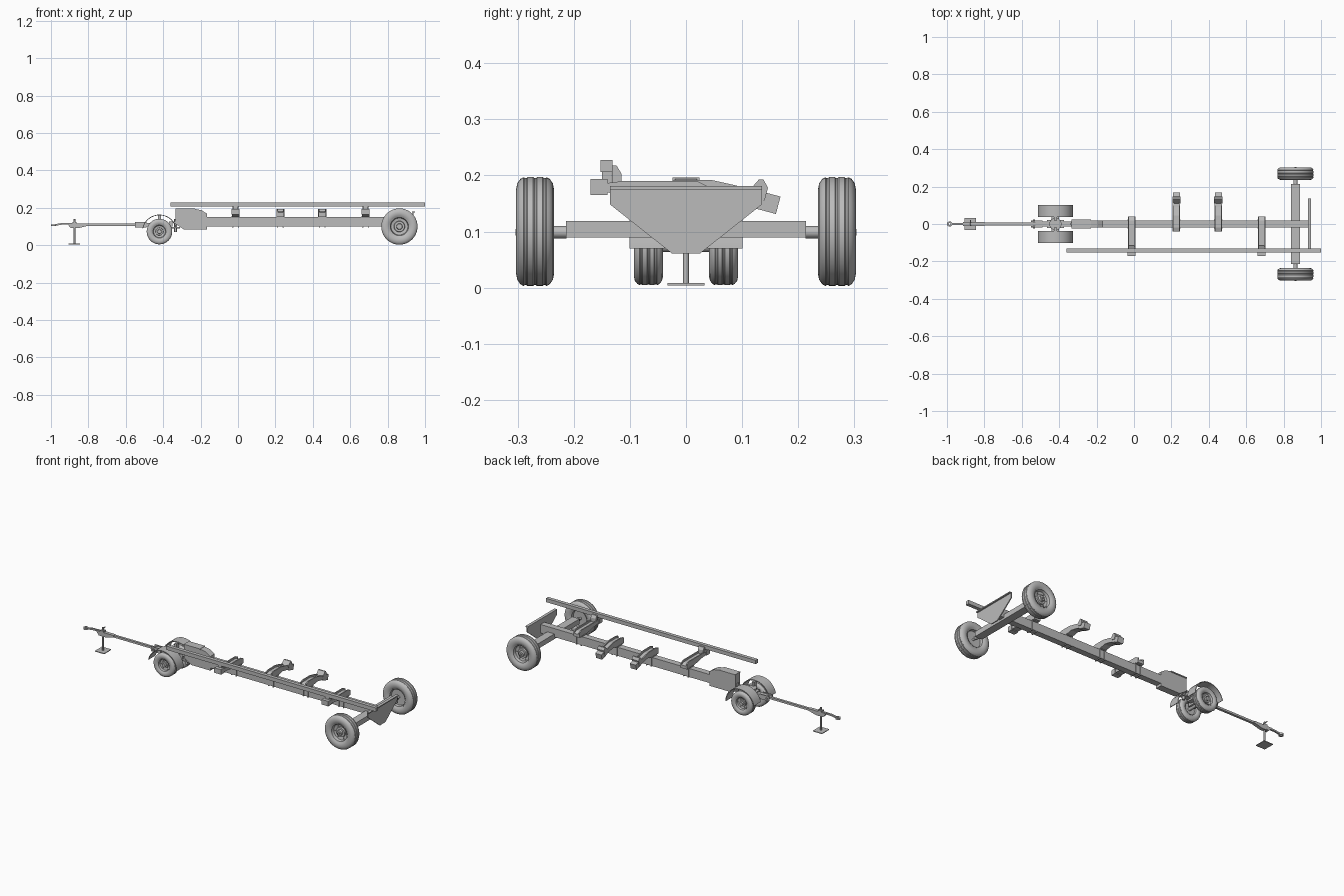
import bpy
import bmesh
import math
from mathutils import Matrix, Vector

cube = bpy.data.objects.get("Cube")
if cube:
    bpy.data.objects.remove(cube, do_unlink=True)

grey = bpy.data.materials.new("plain grey")
grey.use_nodes = True
GREY = (0.5, 0.5, 0.5, 1)
grey.diffuse_color = GREY
grey.node_tree.nodes["Principled BSDF"].inputs["Base Color"].default_value = GREY


def finish(name, bm, smooth=False):
    bmesh.ops.recalc_face_normals(bm, faces=bm.faces)
    mesh = bpy.data.meshes.new(name)
    bm.to_mesh(mesh)
    bm.free()
    ob = bpy.data.objects.new(name, mesh)
    bpy.context.collection.objects.link(ob)
    mesh.materials.append(grey)
    if smooth:
        bpy.ops.object.select_all(action="DESELECT")
        ob.select_set(True)
        bpy.context.view_layer.objects.active = ob
        bpy.ops.object.shade_smooth_by_angle(angle=math.radians(35))
    return ob


def box(name, x, y, z, tilt=0):
    """Box from (low, high) ranges, tilted about its own x axis."""
    bm = bmesh.new()
    mid = Vector([sum(r) / 2 for r in (x, y, z)])
    size = [r[1] - r[0] for r in (x, y, z)]
    m = Matrix.Translation(mid) @ Matrix.Rotation(tilt, 4, "X") @ Matrix.Diagonal((*size, 1))
    bmesh.ops.create_cube(bm, size=1, matrix=m)
    return finish(name, bm)


def prism(name, outline, axis, low, high, smooth=False):
    """Extrude a 2D outline along one axis."""
    bm = bmesh.new()

    def place(p, d):
        return {"x": (d, *p), "y": (p[0], d, p[1]), "z": (*p, d)}[axis]
    a = [bm.verts.new(place(p, low)) for p in outline]
    b = [bm.verts.new(place(p, high)) for p in outline]
    bm.faces.new(a)
    bm.faces.new(b)
    for i in range(len(a)):
        j = (i + 1) % len(a)
        bm.faces.new((a[i], a[j], b[j], b[i]))
    return finish(name, bm, smooth)


def lathe(name, profile, centre, axis="y", steps=40):
    """Spin (radius, offset) points around an axis through centre."""
    bm = bmesh.new()
    rot = Matrix.Rotation(-math.pi / 2, 4, "X") if axis == "y" else Matrix()
    verts = [bm.verts.new((r, 0, h)) for r, h in profile]
    edges = [bm.edges.new(p) for p in zip(verts, verts[1:])]
    bmesh.ops.spin(bm, geom=verts + edges, cent=(0, 0, 0), axis=(0, 0, 1),
                   angle=math.tau, steps=steps)
    bmesh.ops.remove_doubles(bm, verts=bm.verts, dist=0.00005)
    bm.transform(Matrix.Translation(centre) @ rot)
    return finish(name, bm, True)


def rod(name, centre, radius, half, axis="y", steps=16):
    return lathe(name, [(0, -half), (radius, -half), (radius, half), (0, half)],
                 centre, axis, steps)


def wheel(name, centre, radius, half, side):
    """Ribbed tyre, dished rim and hub; radii and offsets are fractions."""
    r, w = radius, half
    tyre = [(.54, -.8), (.62, -.95), (.76, -1), (.88, -.93), (.96, -.76)]
    for rib in (-.5, 0, .5):
        tyre += [(.99, rib - .1), (.97, rib - .04), (.97, rib + .04), (.99, rib + .1)]
    tyre += [(a, -b) for a, b in reversed(tyre[:5])]
    lathe(name + "_tyre", [(a * r, b * w) for a, b in tyre], centre)
    rim = [(0, -.3), (.48, -.35), (.5, -.8), (.56, -.88), (.56, .88), (.5, .8),
           (.46, .35), (.3, .25), (.28, .5), (.17, .5), (.15, .85), (0, .85)]
    lathe(name + "_rim", [(a * r, side * b * w) for a, b in rim], centre)
    for i in range(6):
        t = i * math.tau / 6
        rod(name + "_bolt", (centre[0] + .38 * r * math.cos(t), centre[1] + side * .3 * w,
                             centre[2] + .38 * r * math.sin(t)), .03 * r, .15 * w, steps=6)


# Main spine and tapered front neck
box("main_beam", (-.2, .93), (-.018, .018), (.1, .15))
prism("front_neck", [(-.335, .115), (-.335, .193), (-.235, .195), (-.195, .187), (-.165, .168),
                     (-.165, .085), (-.29, .085)], "y", -.02, .02)
box("neck_top_strip", (-.335, -.23), (-.024, .024), (.19, .196))
for z in (.09, .118):
    box("neck_pivot_lug", (-.37, -.31), (-.014, .014), (z, z + .008))
rod("neck_pivot_pin", (-.333, 0, .106), .008, .034, "z")

# Rear axle and end plate
box("rear_axle_beam", (.84, .887), (-.214, .214), (.089, .119))
rod("rear_axle_shaft", (.863, 0, .099), .006, .304)
prism("end_plate", [(-.135, .18), (.135, .18), (.135, .148), (.025, .061), (-.025, .061),
                    (-.135, .148)], "x", .932, .938)
box("end_plate_lip", (.93, .947), (-.135, .135), (.175, .181))

for side, label in ((1, "left"), (-1, "right")):
    wheel("rear_" + label, (.863, side * .269, .1), .098, .034, side)
    wheel("front_" + label, (-.42, side * .067, .073), .069, .026, side)
    rod("rear_hub_sleeve", (.863, side * .225, .099), .011, .012)

    # Curved fender over the small wheel
    arc = [math.radians(a) for a in range(0, 169, 12)]
    outline = [(-.42 + r * math.cos(a), .07 + r * math.sin(a))
               for r, order in ((.094, arc), (.09, arc[::-1])) for a in order]
    low, high = sorted((side * .038, side * .101))
    prism("fender_" + label, outline, "y", low, high, True)
    box("fender_stay", (-.427, -.413), sorted((side * .02, side * .044)), (.12, .16))

# Front bogie
rod("front_axle_shaft", (-.42, 0, .073), .009, .09)
box("front_axle_block", (-.465, -.375), (-.022, .022), (.085, .125))
box("front_cross_member", (-.44, -.4), (-.042, .042), (.075, .1))
rod("turntable", (-.42, 0, .13), .032, .006, "z", 24)
box("bogie_tongue", (-.53, -.35), (-.013, .013), (.1, .118))
for y in (-.018, .012):
    box("drawbar_lug", (-.55, -.49), (y, y + .006), (.095, .123))
rod("drawbar_pin", (-.535, 0, .109), .006, .024)

# Drawbar, hitch and prop stand
box("drawbar", (-.9, -.49), (-.007, .007), (.104, .116))
prism("hitch_gusset", [(-.915, .117), (-.8, .117), (-.8, .105), (-.85, .092), (-.895, .092)],
      "y", -.01, .01)
prism("hitch_arm", [(-.975, .113), (-.94, .119), (-.88, .119), (-.88, .109), (-.94, .11),
                    (-.975, .104)], "y", -.005, .005)
lathe("hitch_eye", [(.006, -.005), (.014, -.005), (.014, .005), (.006, .005), (.006, -.005)],
      (-.986, 0, .107), "z", 20)
rod("stand_leg", (-.875, 0, .073), .005, .068, "z")
box("stand_foot", (-.905, -.845), (-.033, .033), (.004, .008))
box("stand_collar", (-.886, -.864), (-.011, .011), (.095, .125))
rod("stand_handle", (-.875, .007, .135), .003, .014)


def bunk(x, side):
    """Bracket arm clamped over the beam: straight to the right, arched to the left."""
    if side < 0:
        arm = [(.04, .152), (.04, .18), (.02, .19), (-.112, .19), (-.145, .186),
               (-.145, .17), (-.1, .166), (-.03, .152)]
    else:
        arm = [(-.04, .152), (-.04, .185), (-.02, .192), (.045, .192), (.09, .182),
               (.14, .166), (.136, .14), (.1, .153), (.06, .161), (.02, .152)]
    for dx in (-.02, .014):
        prism("bunk_side_plate", arm, "x", x + dx, x + dx + .006)
    prism("bunk_core", [(y, z - .01 if z > .175 else z) for y, z in arm],
          "x", x - .015, x + .015)
    # Clamp straps around the beam
    for dx in (-.018, .012):
        box("beam_strap", (x + dx, x + dx + .006), (-.021, .021), (.096, .155))
    box("strap_plate", (x - .022, x + .022), (-.024, .024), (.15, .155))
    # End socket and stop
    if side < 0:
        box("end_socket", (x - .022, x + .022), (-.17, -.14), (.165, .194))
        prism("rail_stop", [(-.132, .18), (-.132, .218), (-.124, .218), (-.115, .203),
                            (-.115, .18)], "x", x - .017, x + .017)
        box("rail_foot", (x - .012, x + .012), (-.15, -.133), (.186, .207))
    else:
        box("end_socket", (x - .019, x + .019), (.125, .165), (.136, .168), -.26)
        prism("end_stop", [(.11, .17), (.13, .193), (.138, .193), (.146, .178), (.14, .155),
                           (.115, .16)], "x", x - .022, x + .022)


for x, side in ((-.013, -1), (.682, -1), (.227, 1), (.451, 1)):
    bunk(x, side)

# Long side rail carried by the right-hand brackets
box("side_rail", (-.36, 1), (-.152, -.131), (.206, .228))
